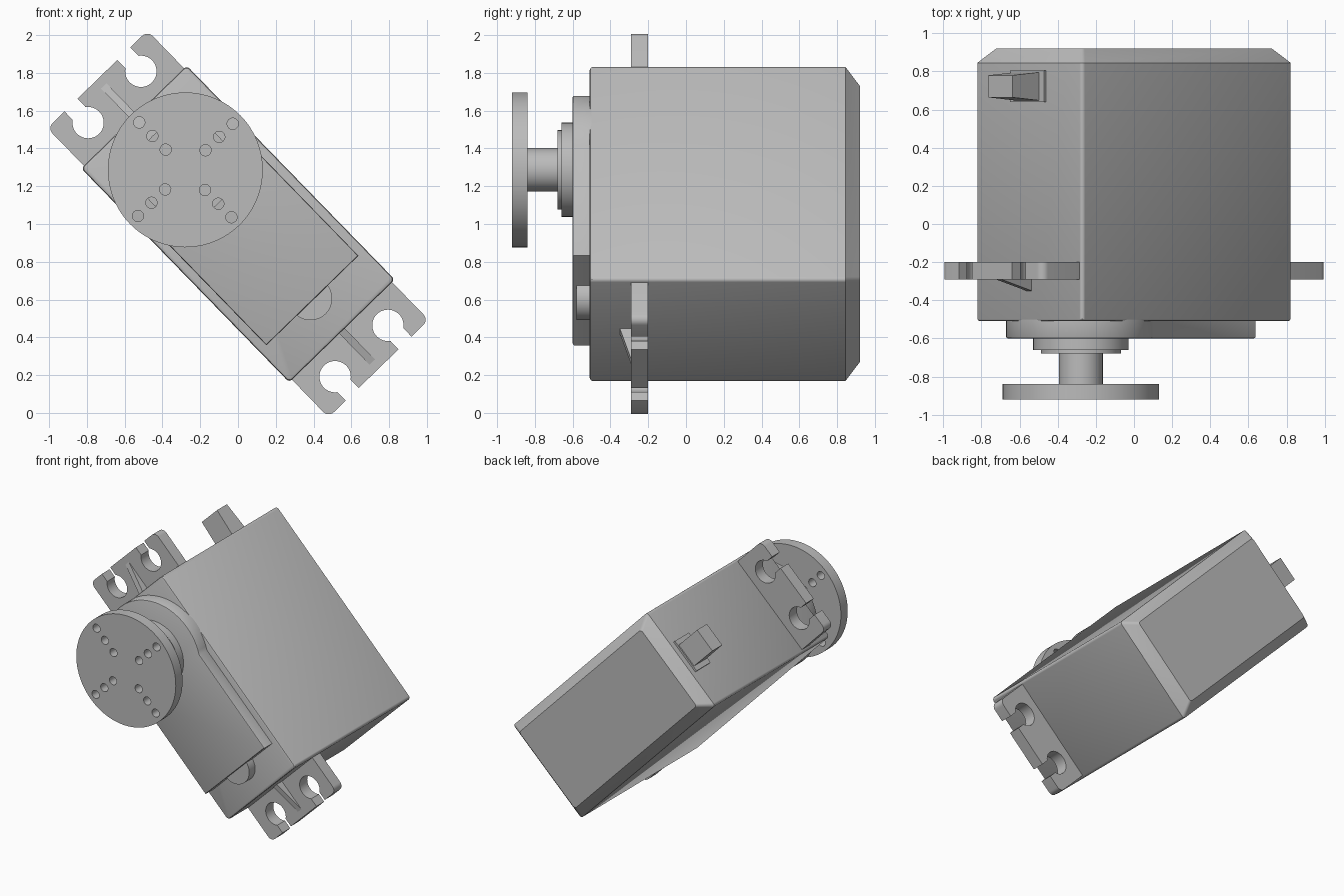
import bpy, bmesh, math
from mathutils import Matrix

if "Cube" in bpy.data.objects:
    bpy.data.objects.remove(bpy.data.objects["Cube"])

A = math.radians(45.8)
C, S = math.cos(A), math.sin(A)
# local frame: u = long axis of the case, v = short axis, w = towards the front (-y)
FRAME = Matrix(((C, S, 0, 0), (0, 0, -1, 0), (-S, C, 0, 1), (0, 0, 0, 1)))

grey = bpy.data.materials.new("plain_grey")
grey.diffuse_color = (0.5, 0.5, 0.5, 1)
grey.use_nodes = True
grey.node_tree.nodes["Principled BSDF"].inputs["Base Color"].default_value = grey.diffuse_color


def finish(name, bm):
    bmesh.ops.recalc_face_normals(bm, faces=bm.faces)
    bm.transform(FRAME)
    me = bpy.data.meshes.new(name)
    bm.to_mesh(me)
    bm.free()
    me.materials.append(grey)
    ob = bpy.data.objects.new(name, me)
    bpy.context.collection.objects.link(ob)
    return ob


def loft(name, sections):
    """Skin a stack of equal-length closed 3D sections and cap both ends."""
    bm = bmesh.new()
    rings = [[bm.verts.new(p) for p in sec] for sec in sections]
    for a, b in zip(rings, rings[1:]):
        for i in range(len(a)):
            j = (i + 1) % len(a)
            bm.faces.new((a[i], a[j], b[j], b[i]))
    bm.faces.new(rings[0])
    bm.faces.new(rings[-1])
    return finish(name, bm)


def plate(name, loops, w0, w1):
    """Flat plate from an outline plus hole loops."""
    bm = bmesh.new()
    edges = []
    for pts in loops:
        vs = [bm.verts.new((u, v, w0)) for u, v in pts]
        edges += [bm.edges.new((vs[i - 1], vs[i])) for i in range(len(vs))]
    bmesh.ops.triangle_fill(bm, use_beauty=True, edges=edges, normal=(0, 0, 1))
    ext = bmesh.ops.extrude_face_region(bm, geom=bm.faces[:])
    top = [g for g in ext["geom"] if isinstance(g, bmesh.types.BMVert)]
    bmesh.ops.translate(bm, verts=top, vec=(0, 0, w1 - w0))
    return finish(name, bm)


def arc(cu, cv, r, a0, a1, n):
    return [(cu + r * math.cos(a0 + (a1 - a0) * i / n),
             cv + r * math.sin(a0 + (a1 - a0) * i / n)) for i in range(n + 1)]


def circle(cu, cv, r, n):
    return arc(cu, cv, r, 0, math.tau, n)[:-1]


def rounded_rect(hu, hv, r):
    pts = []
    for k, (su, sv) in enumerate(((1, 1), (-1, 1), (-1, -1), (1, -1))):
        pts += arc(su * (hu - r), sv * (hv - r), r, k * math.pi / 2, (k + 1) * math.pi / 2, 4)
    return pts


def at(pts, w):
    return [(u, v, w) for u, v in pts]


# Main case: chamfered back, softly rounded front edge
steps = [(-0.92, 0.07), (-0.845, 0), (0.498, 0), (0.506, 0.004), (0.51, 0.012)]
loft("servo_case", [at(rounded_rect(0.79 - d, 0.39 - d, 0.02), w) for w, d in steps])

# Gear cover: round at the output end, straight at the other
CU = -0.40


def cover(d):
    r, hv, u1 = 0.392 - d, 0.34 - d, 0.565 - d
    t = math.asin(hv / r)
    return arc(CU, 0, r, t, math.tau - t, 56) + [(u1, -hv), (u1, hv)]


loft("gear_cover", [at(cover(d), w) for w, d in ((0.50, 0), (0.592, 0), (0.598, 0.003), (0.60, 0.008))])
loft("screw_boss", [at(circle(0.55, 0, 0.115, 48), w) for w in (0.50, 0.58)])

# Output collars and shaft
for name, r, w0, w1 in (("lower_collar", 0.25, 0.59, 0.66), ("upper_collar", 0.21, 0.65, 0.68),
                        ("output_shaft", 0.115, 0.67, 0.845)):
    loft(name, [at(circle(CU, 0, r, 64), w) for w in (w0, w1)])

# Horn disc with a cross of through holes
holes = [circle(CU + d * math.cos(k * math.pi / 2), d * math.sin(k * math.pi / 2), 0.03, 20)
         for d in (0.149, 0.25, 0.35) for k in range(4)]
plate("horn_disc", [circle(CU, 0, 0.41, 96)] + holes, 0.84, 0.92)

# Mounting tabs with keyhole slots, and their gusset ribs
END, HV, R, SLOT = 1.068, 0.37, 0.083, 0.048
phi = math.asin(SLOT / R)
outline = [(0.78, -HV)] + arc(END - 0.04, -HV + 0.04, 0.04, -math.pi / 2, 0, 6)
for c in (-0.195, 0.195):
    outline += [(END, c - SLOT)] + arc(0.938, c, R, -phi, phi - math.tau, 32) + [(END, c + SLOT)]
outline += arc(END - 0.04, HV - 0.04, 0.04, 0, math.pi / 2, 6) + [(0.78, HV)]
for side, s in (("lower", 1), ("upper", -1)):
    plate(side + "_mounting_tab", [[(s * u, s * v) for u, v in outline]], 0.20, 0.29)
    loft(side + "_tab_rib", [[(s * 0.78, v, 0.28), (s * 1.02, v, 0.28), (s * 1.02, v, 0.29),
                              (s * 0.78, v, 0.353)] for v in (-0.02, 0.02)])


# Cable outlet on the upper end
def outlet(u, hv, hw):
    return [(u, -hv, -0.722 - hw), (u, hv, -0.722 - hw), (u, hv, -0.722 + hw), (u, -hv, -0.722 + hw)]


loft("cable_base", [outlet(-0.78, 0.125, 0.083), outlet(-0.805, 0.125, 0.083)])
loft("cable_plug", [outlet(-0.79, 0.088, 0.075), outlet(-1.005, 0.088, 0.058)])

# Smooth the round walls, keep the edges sharp
for ob in bpy.context.scene.objects:
    ob.select_set(True)
    bpy.context.view_layer.objects.active = ob
bpy.ops.object.shade_smooth_by_angle(angle=math.radians(30))
